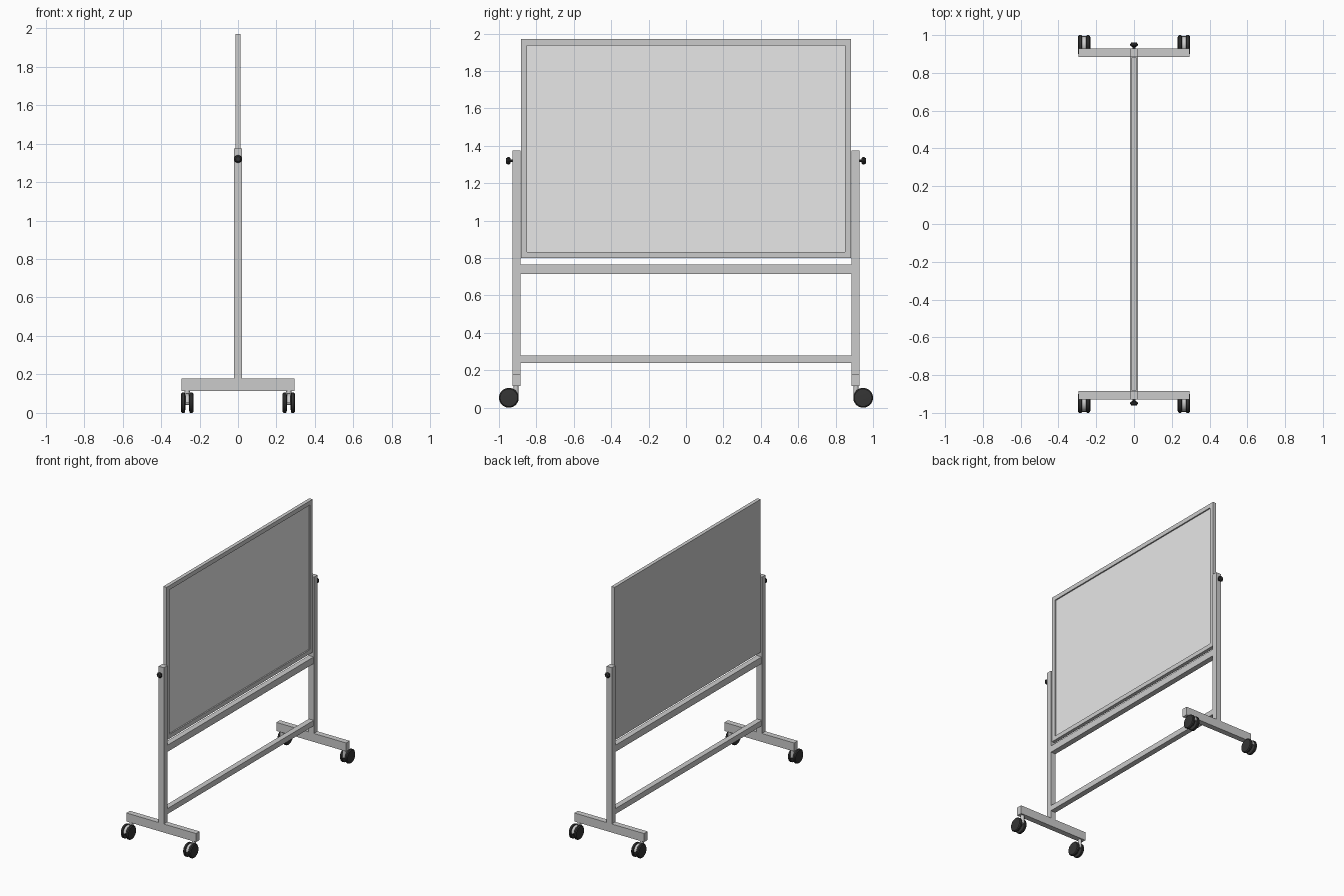
import bpy, bmesh
from math import pi, cos, sin, radians
from mathutils import Vector

cube = bpy.data.objects.get("Cube")
if cube:
    bpy.data.objects.remove(cube, do_unlink=True)


def material(name, value):
    m = bpy.data.materials.new(name)
    m.use_nodes = True
    color = (value, value, value, 1)
    m.diffuse_color = color
    m.node_tree.nodes["Principled BSDF"].inputs["Base Color"].default_value = color
    return m


METAL = material("grey metal", 0.6)
WHITE = material("board surface", 0.8)
BLACK = material("black rubber", 0.035)


def finish(name, bm, mats, smooth=False):
    bmesh.ops.recalc_face_normals(bm, faces=bm.faces[:])
    mesh = bpy.data.meshes.new(name)
    bm.to_mesh(mesh)
    bm.free()
    ob = bpy.data.objects.new(name, mesh)
    bpy.context.collection.objects.link(ob)
    for m in mats:
        mesh.materials.append(m)
    if smooth:
        bpy.ops.object.select_all(action="DESELECT")
        ob.select_set(True)
        bpy.context.view_layer.objects.active = ob
        bpy.ops.object.shade_smooth_by_angle(angle=radians(35))
    return ob


def box_mesh(lo, hi):
    bm = bmesh.new()
    bmesh.ops.create_cube(bm, size=1)
    for v in bm.verts:
        v.co = Vector([(a + b) / 2 + c * (b - a) for a, b, c in zip(lo, hi, v.co)])
    return bm


def box(name, lo, hi):
    return finish(name, box_mesh(lo, hi), [METAL])


def lathe(name, profile, origin, axis, mat, sides):
    """Revolve (radius, distance) pairs about an axis and cap both ends."""
    bm = bmesh.new()
    axis = Vector(axis)
    u = axis.orthogonal().normalized()
    w = axis.cross(u)
    rings = []
    for r, t in profile:
        rings.append([bm.verts.new(Vector(origin) + axis * t
                      + (u * cos(2 * pi * i / sides) + w * sin(2 * pi * i / sides)) * r)
                      for i in range(sides)])
    for a, b in zip(rings, rings[1:]):
        for i in range(sides):
            j = (i + 1) % sides
            bm.faces.new((a[i], a[j], b[j], b[i]))
    bm.faces.new(rings[0])
    bm.faces.new(rings[-1])
    return finish(name, bm, [mat], smooth=sides > 8)


def housing(name, x, y, z, radius, width):
    """Half-disc cover between the two wheels of a caster."""
    bm = bmesh.new()
    arc = [bm.verts.new((x - width / 2, y + radius * cos(pi * i / 12),
                         z + radius * sin(pi * i / 12))) for i in range(13)]
    face = bm.faces.new(arc)
    ext = bmesh.ops.extrude_face_region(bm, geom=[face])
    moved = [g for g in ext["geom"] if isinstance(g, bmesh.types.BMVert)]
    bmesh.ops.translate(bm, verts=moved, vec=(width, 0, 0))
    return finish(name, bm, [METAL], smooth=True)


# Board: framed slab with a recessed writing surface on one side
bm = box_mesh((-0.014, -0.882, 0.8), (0.014, 0.882, 1.97))
panel = max(bm.faces, key=lambda f: f.calc_center_median().x)
bmesh.ops.inset_region(bm, faces=[panel], thickness=0.046)
ext = bmesh.ops.extrude_face_region(bm, geom=[panel])
inner = [g for g in ext["geom"] if isinstance(g, bmesh.types.BMFace)][0]
bmesh.ops.translate(bm, verts=inner.verts[:], vec=(-0.01, 0, 0))
if panel.is_valid:
    bmesh.ops.delete(bm, geom=[panel], context="FACES_ONLY")
inner.material_index = 1
finish("board", bm, [METAL, WHITE])

# Cross rails
box("upper_rail", (-0.021, -0.885, 0.714), (0.021, 0.885, 0.765))
box("lower_rail", (-0.021, -0.885, 0.238), (0.021, 0.885, 0.28))

KNOB = [(0.007, 0), (0.007, 0.01), (0.015, 0.011), (0.021, 0.018),
        (0.021, 0.024), (0.013, 0.034)]
WHEEL = [(0.035, 0), (0.049, 0.001), (0.053, 0.005), (0.053, 0.016),
         (0.047, 0.022), (0.04, 0.023)]

for end, s in (("front", -1), ("back", 1)):
    y0, y1 = sorted((s * 0.885, s * 0.928))
    # Post, foot and pivot knob
    box(end + "_post", (-0.022, y0, 0.18), (0.022, y1, 1.375))
    box(end + "_foot", (-0.295, y0, 0.115), (0.295, y1, 0.18))
    lathe(end + "_knob", KNOB, (0, s * 0.928, 1.32), (0, s, 0), BLACK, 8)
    # Twin-wheel casters, trailing outwards
    for side, d in (("right", -1), ("left", 1)):
        x, y, z = d * 0.264, s * 0.947, 0.053
        tag = end + "_" + side
        lathe(tag + "_caster_stem", [(0.014, 0), (0.014, 0.062)],
              (x, s * 0.909, z), (0, 0, 1), METAL, 16)
        housing(tag + "_caster_housing", x, y, z, 0.047, 0.02)
        lathe(tag + "_caster_axle", [(0.012, -0.015), (0.012, 0.015)],
              (x, y, z), (1, 0, 0), METAL, 16)
        for part, e in (("inner", -d), ("outer", d)):
            lathe(tag + "_" + part + "_wheel", WHEEL, (x + e * 0.01, y, z),
                  (e, 0, 0), BLACK, 28)
